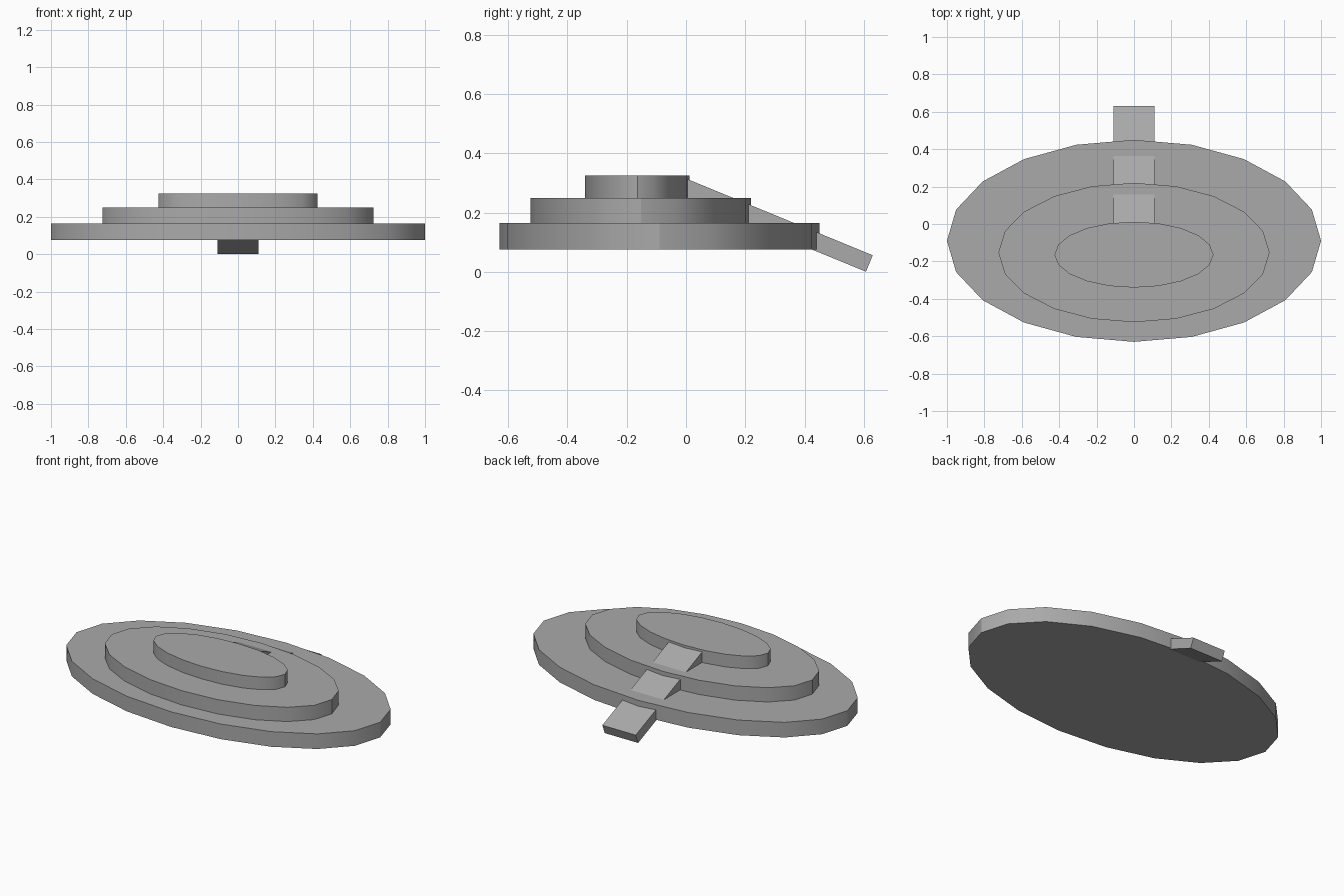
import bpy, math
from mathutils import Vector

cube = bpy.data.objects.get("Cube")
if cube:
    bpy.data.objects.remove(cube, do_unlink=True)

GREY = (0.4, 0.4, 0.4, 1.0)
grey = bpy.data.materials.new("plain grey")
grey.use_nodes = True
grey.diffuse_color = GREY
grey.node_tree.nodes["Principled BSDF"].inputs["Base Color"].default_value = GREY


def finish(obj, name):
    obj.name = name
    obj.data.materials.append(grey)
    bpy.ops.object.transform_apply(location=False, rotation=True, scale=True)


def tier(name, half_width, front, back, bottom, top):
    """Oval slab with twenty sides."""
    bpy.ops.mesh.primitive_cylinder_add(
        vertices=20, radius=1, depth=1,
        location=(0, (front + back) / 2, (bottom + top) / 2))
    obj = bpy.context.object
    obj.scale = (half_width, (back - front) / 2, top - bottom)
    finish(obj, name)
    bpy.ops.object.shade_smooth_by_angle(angle=math.radians(30))


# Stacked oval tiers
tier("lower_tier", 1.0, -0.63, 0.45, 0.075, 0.165)
tier("middle_tier", 0.725, -0.525, 0.22, 0.165, 0.25)
tier("upper_tier", 0.425, -0.34, 0.012, 0.25, 0.325)

# Sloping ramp through the back of the tiers
high, low = Vector((0, -0.01, 0.319)), Vector((0, 0.63, 0.056))
run = low - high
thickness = 0.06
normal = Vector((0, -run.z, run.y)).normalized()
bpy.ops.mesh.primitive_cube_add(
    size=1, location=(high + low) / 2 - normal * thickness / 2)
ramp = bpy.context.object
ramp.scale = (0.22, run.length, thickness)
ramp.rotation_euler.x = math.atan2(run.z, run.y)
finish(ramp, "ramp")
